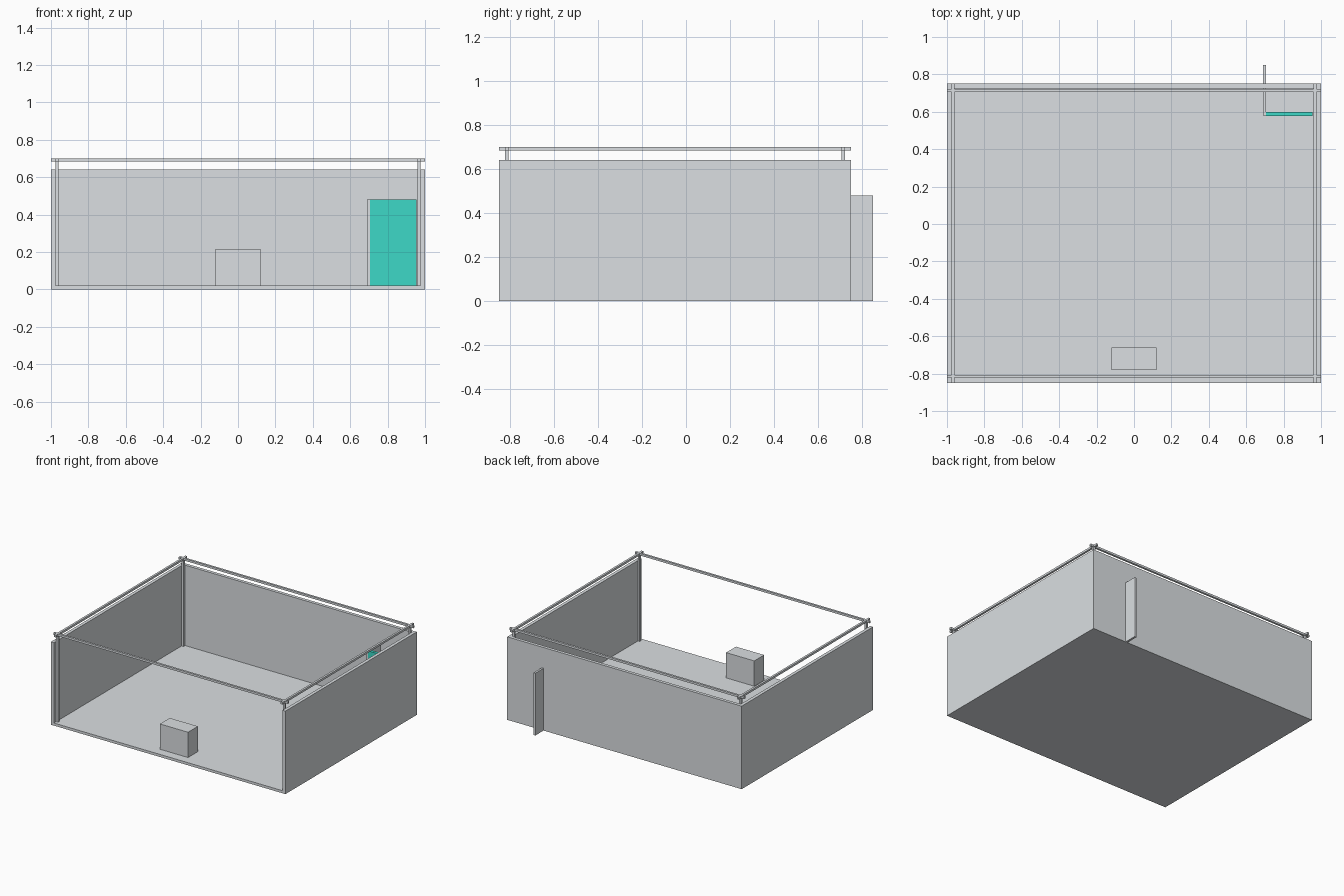
import bpy

if "Cube" in bpy.data.objects:
    bpy.data.objects.remove(bpy.data.objects["Cube"])


def material(name, rgb):
    m = bpy.data.materials.new(name)
    m.diffuse_color = (*rgb, 1.0)
    m.use_nodes = True
    m.node_tree.nodes["Principled BSDF"].inputs["Base Color"].default_value = m.diffuse_color
    return m


GREY = material("light_grey", (0.708, 0.738, 0.760))
TEAL = material("teal", (0.047, 0.694, 0.571))


def box(name, x, y, z, mat=GREY):
    """Box from (min, max) ranges on each axis."""
    bpy.ops.mesh.primitive_cube_add(size=1, location=[sum(r) / 2 for r in (x, y, z)])
    ob = bpy.context.object
    ob.name = name
    ob.scale = [r[1] - r[0] for r in (x, y, z)]
    bpy.ops.object.transform_apply(location=False, rotation=False, scale=True)
    ob.data.materials.append(mat)
    return ob


T = 0.025                     # wall thickness
F = 0.02                      # floor thickness
R = 0.016                     # rail and post thickness
INSET = 0.028                 # posts and rails in from the front and back
X, Y0, Y1 = 1.0, -0.85, 0.75  # outer limits of the room
WALL_TOP, RAIL_TOP = 0.64, 0.70

# Floor and back wall between the side walls
box("floor", (-X + T, X - T), (Y0, Y1 - T), (0, F))
box("back_wall", (-X + T, X - T), (Y1 - T, Y1), (0, WALL_TOP))

# Side walls, corner posts and side rails
for side, s in (("left", -1), ("right", 1)):
    box(side + "_wall", sorted((s * X, s * (X - T))), (Y0, Y1), (0, WALL_TOP))
    px = sorted((s * (X - T), s * (X - T - R)))
    for end, y in (("front", Y0 + INSET), ("back", Y1 - INSET - R)):
        box(f"{end}_{side}_post", px, (y, y + R), (F, RAIL_TOP - R))
    box(side + "_rail", px, (Y0, Y1), (RAIL_TOP - R, RAIL_TOP))

# Front and back rails
for end, y in (("front", Y0 + INSET), ("back", Y1 - INSET - R)):
    box(end + "_rail", (-X, X), (y, y + R), (RAIL_TOP - R, RAIL_TOP))

# Partition passing through the back wall, with the teal panel beside it
box("partition", (0.69, 0.706), (0.58, 0.85), (0, 0.48))
box("teal_panel", (0.706, 0.955), (0.578, 0.60), (0.005, 0.48), TEAL)

# Block standing near the open front
box("block", (-0.12, 0.12), (-0.78, -0.66), (F, 0.215))
